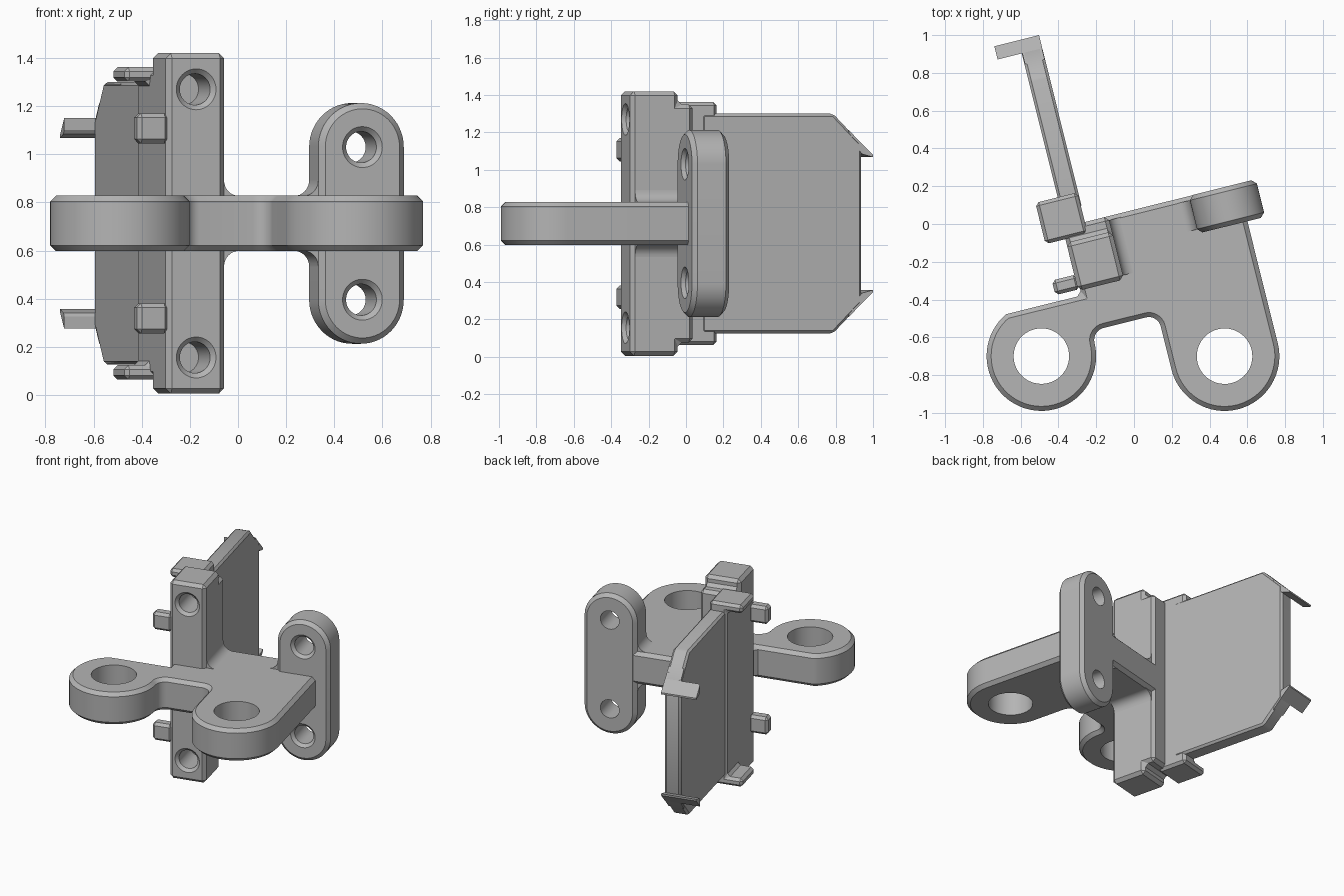
import bpy, bmesh
from math import radians, cos, sin, pi
from mathutils import Matrix

cube = bpy.data.objects.get("Cube")
if cube:
    bpy.data.objects.remove(cube, do_unlink=True)

grey = bpy.data.materials.new("plain grey")
grey.use_nodes = True
grey.diffuse_color = (0.46, 0.46, 0.46, 1)
grey.node_tree.nodes["Principled BSDF"].inputs["Base Color"].default_value = grey.diffuse_color

TURN = radians(14)      # the whole bracket is turned about z
MID = 0.713             # height of the mirror plane
FRONT_OF = {"u": lambda a, b, t: (t, a, b),
            "v": lambda a, b, t: (a, t, b),
            "z": lambda a, b, t: (a, b, t)}


def make_object(name, bm):
    bmesh.ops.recalc_face_normals(bm, faces=bm.faces)
    mesh = bpy.data.meshes.new(name)
    bm.to_mesh(mesh)
    bm.free()
    mesh.materials.append(grey)
    obj = bpy.data.objects.new(name, mesh)
    bpy.context.collection.objects.link(obj)
    obj.rotation_euler.z = TURN
    return obj


def apply(obj, mod):
    bpy.context.view_layer.objects.active = obj
    bpy.ops.object.modifier_apply(modifier=mod.name)


def prism(name, outline, axis, low, high, bevel=0.0):
    """Extrude an outline along one axis and chamfer its edges."""
    place = FRONT_OF[axis]
    bm = bmesh.new()
    ends = [[bm.verts.new(place(a, b, t)) for a, b in outline] for t in (low, high)]
    for ring in ends:
        bm.faces.new(ring)
    n = len(outline)
    for i in range(n):
        j = (i + 1) % n
        bm.faces.new((ends[0][i], ends[0][j], ends[1][j], ends[1][i]))
    obj = make_object(name, bm)
    if bevel:
        mod = obj.modifiers.new("chamfer", "BEVEL")
        mod.width = bevel
        mod.segments = 1
        mod.limit_method = "ANGLE"
        mod.angle_limit = radians(32)
        mod.use_clamp_overlap = False
        apply(obj, mod)
    return obj


def drill(obj, centre, radius_a, radius_b, depth, upright=False):
    """Cut a round or conical hole; the first radius is at the front."""
    bm = bmesh.new()
    turn = Matrix() if upright else Matrix.Rotation(-pi / 2, 4, "X")
    bmesh.ops.create_cone(bm, cap_ends=True, segments=48, radius1=radius_a,
                          radius2=radius_b, depth=depth,
                          matrix=Matrix.Translation(centre) @ turn)
    cutter = make_object("cutter", bm)
    mod = obj.modifiers.new("hole", "BOOLEAN")
    mod.operation = "DIFFERENCE"
    mod.solver = "EXACT"
    mod.object = cutter
    bpy.context.view_layer.update()
    apply(obj, mod)
    bpy.data.objects.remove(cutter, do_unlink=True)


def screw_hole(obj, u, z, face, depth):
    drill(obj, (u, face + depth / 2 - 0.02, z), 0.065, 0.065, depth + 0.04)
    drill(obj, (u, face + 0.005, z), 0.095, 0.065, 0.03)


def arc(cx, cy, r, start, end, n):
    return [(cx + r * cos(radians(start + (end - start) * i / n)),
             cy + r * sin(radians(start + (end - start) * i / n))) for i in range(n + 1)]


def rect(a0, a1, b0, b1):
    return [(a0, b0), (a1, b0), (a1, b1), (a0, b1)]


def flip(points):
    return [(a, 2 * MID - b) for a, b in points]


# Flat plate with two eyes
R = 0.29
left_eye, right_eye = (-0.645, -0.56), (0.296, -0.795)
outline = [(-0.25, 0.073), (-0.25, -0.02), (-0.36, -0.02), (-0.36, -0.30)]
outline += arc(*left_eye, R, 116, 360, 44)
outline += arc(-0.29, -0.56, 0.065, 180, 90, 8)[1:]
outline += arc(-0.059, -0.56, 0.065, 90, 0, 8)
outline += arc(*right_eye, R, 180, 360, 32)
outline += [(0.586, 0.073)]
plate = prism("eye_plate", outline, "z", 0.598, 0.828, 0.024)
for eye in (left_eye, right_eye):
    drill(plate, (*eye, MID), 0.147, 0.147, 0.6, upright=True)

# Upright rounded flange with two screw holes
flange_u, flange_r, hole_z = 0.50, 0.183, 1.03
low_z = 2 * MID - hole_z
outline = arc(flange_u, hole_z, flange_r, 0, 180, 28) + arc(flange_u, low_z, flange_r, 180, 360, 28)
flange = prism("screw_flange", outline, "v", -0.131, 0.074, 0.024)
for z in (hole_z, low_z):
    screw_hole(flange, flange_u, z, -0.131, 0.21)

# Upright rail, stepped at the back of both ends
step = [(-0.272, MID), (-0.272, 1.42), (-0.01, 1.42), (-0.01, 1.35), (0.073, 1.35), (0.073, MID)]
rail = prism("upright_rail", step + flip(step)[::-1][1:-1], "u", -0.372, -0.122, 0.022)
for z in (1.27, 2 * MID - 1.27):
    screw_hole(rail, -0.247, z, -0.272, 0.22)

# Hollow fillets where the plate meets rail and flange
def fillet(name, u, side, v0, v1):
    r = 0.065
    corner = [(u - side * 0.02, 0.80), (u - side * 0.02, 0.827 + r)]
    curve = [(u + side * (r - r * cos(t * pi / 16)), 0.827 + r - r * sin(t * pi / 16))
             for t in range(9)]
    pts = corner + curve + [(u + side * r, 0.80)]
    prism("upper_" + name, pts, "v", v0, v1)
    prism("lower_" + name, flip(pts), "v", v0, v1)

fillet("rail_fillet", -0.122, 1, -0.25, 0.052)
fillet("flange_fillet", flange_u - flange_r, -1, -0.108, 0.05)

# Clip block behind the rail, with a finger at each end
finger = [(-0.25, MID), (-0.25, 1.362), (-0.48, 1.362), (-0.48, 1.302), (-0.372, 1.302), (-0.372, MID)]
prism("clip_block", finger + flip(finger)[::-1][1:-1], "v", 0.01, 0.235, 0.018)

# Large panel with clipped far corners
edge = [(0.15, 1.30), (0.875, 1.30), (1.03, 1.14)]
prism("panel", edge + flip(edge)[::-1], "u", -0.358, -0.246, 0.014)

# Paired small parts: rail tabs and panel hooks
tab = rect(-0.495, -0.36, 1.045, 1.17)
hook = [(0.96, 1.212), (1.03, 1.14), (1.092, 1.08), (1.092, 1.068), (1.03, 1.09), (0.96, 1.16)]
hook_end = [(1.02, 1.15), (1.092, 1.08), (1.092, 1.068), (1.03, 1.085), (1.02, 1.10)]
for side, change in (("upper", list), ("lower", flip)):
    prism(side + "_rail_tab", change(tab), "v", -0.265, -0.185, 0.018)
    prism(side + "_hook_root", change(hook), "u", -0.355, -0.248)
    prism(side + "_hook", change(hook_end), "u", -0.49, -0.246)

# Smooth the round walls, keep the chamfers crisp
bpy.ops.object.select_all(action="DESELECT")
for obj in bpy.context.scene.objects:
    if obj.type == "MESH":
        obj.select_set(True)
bpy.ops.object.shade_smooth_by_angle(angle=radians(30))
